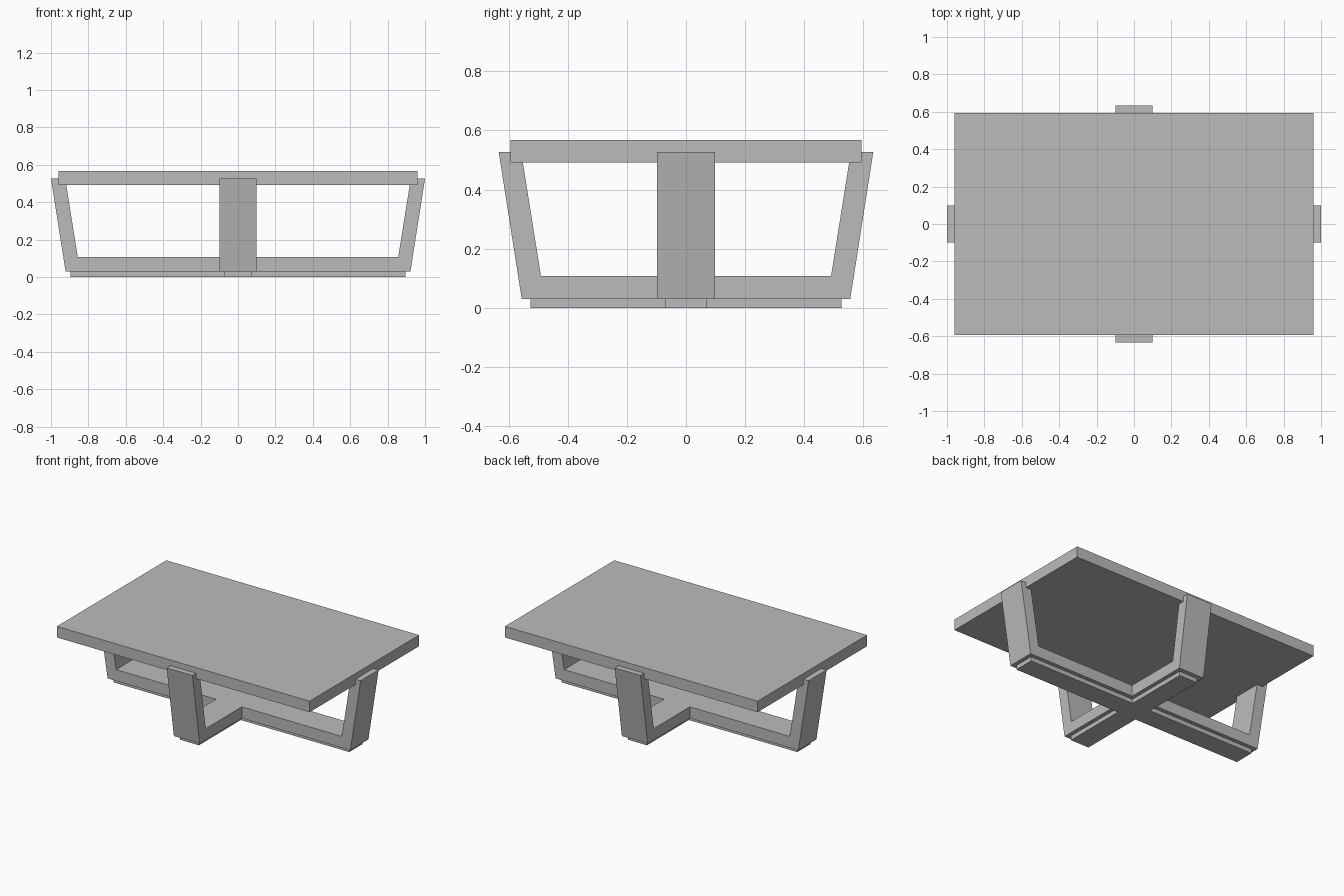
import bpy
import bmesh
from mathutils import Matrix, Vector

cube = bpy.data.objects.get("Cube")
if cube:
    bpy.data.objects.remove(cube, do_unlink=True)

# One plain grey for the whole table
grey = bpy.data.materials.new("plain_grey")
grey.use_nodes = True
colour = (0.5, 0.5, 0.5, 1)
grey.diffuse_color = colour
grey.node_tree.nodes["Principled BSDF"].inputs["Base Color"].default_value = colour

LEG_HALF, FOOT_HALF = 0.098, 0.071
FOOT_TOP, BAR_TOP, LEG_TOP = 0.03, 0.108, 0.528
SLAB_LOW, SLAB_HIGH = 0.491, 0.567
SLAB_X, SLAB_Y = 0.96, 0.594


def extrude(name, profile, half_width, turn=0.0):
    """Extrude an x-z profile evenly along y, then turn it about z."""
    bm = bmesh.new()
    face = bm.faces.new([bm.verts.new((x, -half_width, z)) for x, z in profile])
    side = bmesh.ops.extrude_face_region(bm, geom=[face])["geom"]
    verts = [v for v in side if isinstance(v, bmesh.types.BMVert)]
    bmesh.ops.translate(bm, verts=verts, vec=Vector((0, 2 * half_width, 0)))
    bmesh.ops.recalc_face_normals(bm, faces=bm.faces)
    bmesh.ops.rotate(bm, verts=bm.verts, cent=(0, 0, 0),
                     matrix=Matrix.Rotation(turn, 3, "Z"))
    mesh = bpy.data.meshes.new(name)
    bm.to_mesh(mesh)
    bm.free()
    mesh.materials.append(grey)
    obj = bpy.data.objects.new(name, mesh)
    bpy.context.collection.objects.link(obj)
    return obj


def leg_outline(foot, tip, slab_edge):
    """Sloping leg with a notch at its top that holds the slab."""
    return [(foot, FOOT_TOP), (tip, LEG_TOP), (slab_edge, LEG_TOP),
            (slab_edge, SLAB_LOW), (tip - 0.082, SLAB_LOW),
            (foot - 0.065, BAR_TOP)]


def rectangle(x0, x1, z0, z1):
    return [(x0, z0), (x1, z0), (x1, z1), (x0, z1)]


# Table top
extrude("table_top", rectangle(-SLAB_X, SLAB_X, SLAB_LOW, SLAB_HIGH), SLAB_Y)

# Long frame runs unbroken from left to right
half = leg_outline(0.922, 1.0, SLAB_X)
extrude("long_frame", half + [(-x, z) for x, z in reversed(half)], LEG_HALF)
extrude("long_foot", rectangle(-0.895, 0.895, 0, FOOT_TOP), FOOT_HALF)

# Short frame is two arms that butt against the long frame
short = leg_outline(0.556, 0.634, SLAB_Y)
quarter = 1.5707963
for name, turn in (("back", quarter), ("front", -quarter)):
    arm = short + [(LEG_HALF, BAR_TOP), (LEG_HALF, FOOT_TOP)]
    extrude(name + "_arm", arm, LEG_HALF, turn)
    extrude(name + "_foot", rectangle(FOOT_HALF, 0.526, 0, FOOT_TOP), FOOT_HALF, turn)
